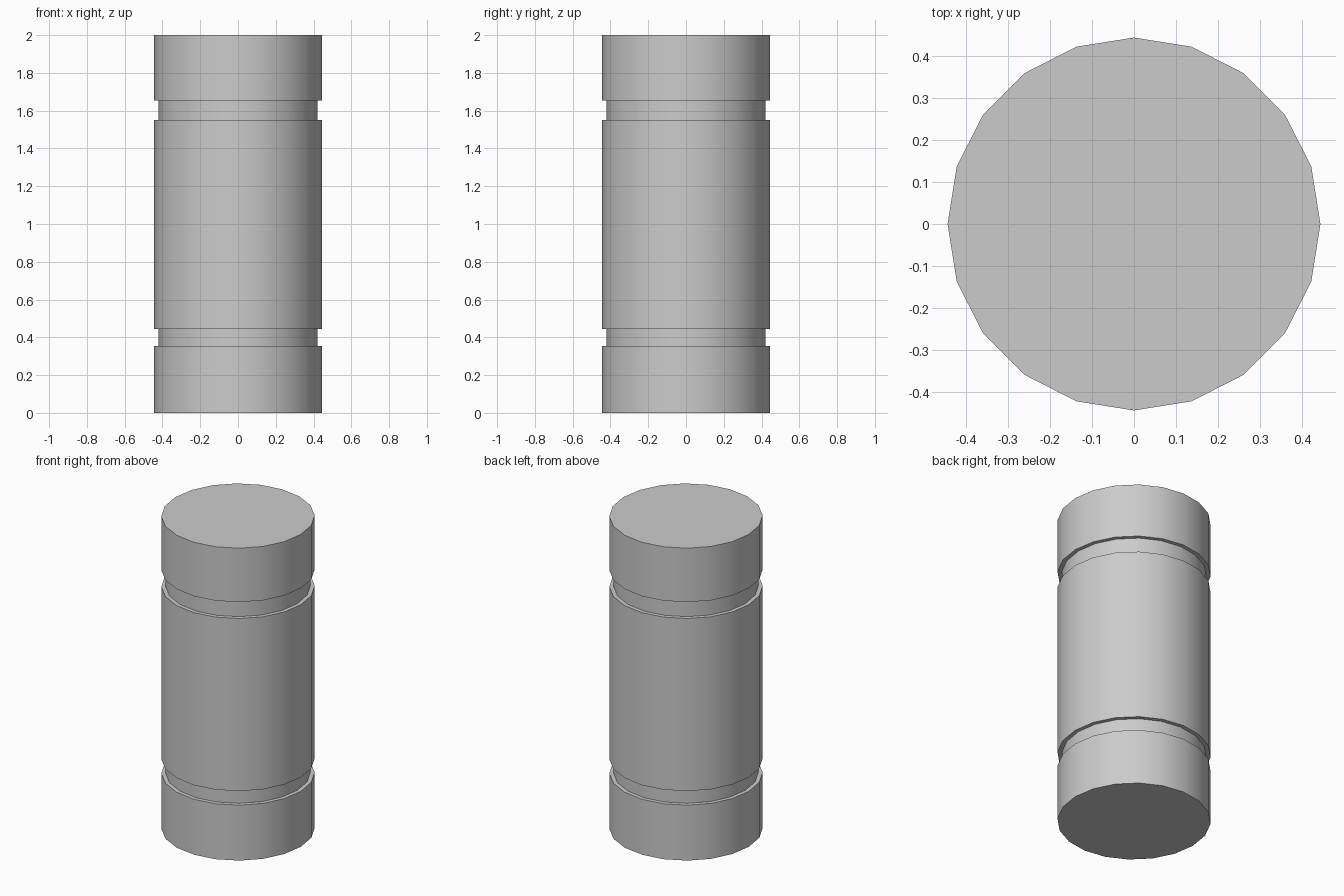
import bpy, bmesh, math

if "Cube" in bpy.data.objects:
    bpy.data.objects.remove(bpy.data.objects["Cube"])

SIDES = 20
R, R_GROOVE = 0.445, 0.42

# Half outline of the canister as (radius, height), with two shallow grooves
profile = [(R, 0.0),
           (R, 0.355), (R_GROOVE, 0.355), (R_GROOVE, 0.445), (R, 0.445),
           (R, 1.55), (R_GROOVE, 1.55), (R_GROOVE, 1.655), (R, 1.655),
           (R, 2.0)]

# Canister body: stacked rings joined by quads, flat caps at both ends
bm = bmesh.new()
rings = [[bm.verts.new((r * math.cos(math.tau * i / SIDES),
                        r * math.sin(math.tau * i / SIDES), z))
          for i in range(SIDES)] for r, z in profile]
for low, high in zip(rings, rings[1:]):
    for i in range(SIDES):
        j = (i + 1) % SIDES
        bm.faces.new((low[i], low[j], high[j], high[i]))
bm.faces.new(rings[0][::-1])
bm.faces.new(rings[-1])

mesh = bpy.data.meshes.new("grooved_cylinder")
bm.to_mesh(mesh)
bm.free()
body = bpy.data.objects.new("grooved_cylinder", mesh)
bpy.context.collection.objects.link(body)

# Smooth sides, sharp rims
bpy.context.view_layer.objects.active = body
body.select_set(True)
bpy.ops.object.shade_smooth_by_angle(angle=math.radians(30))
